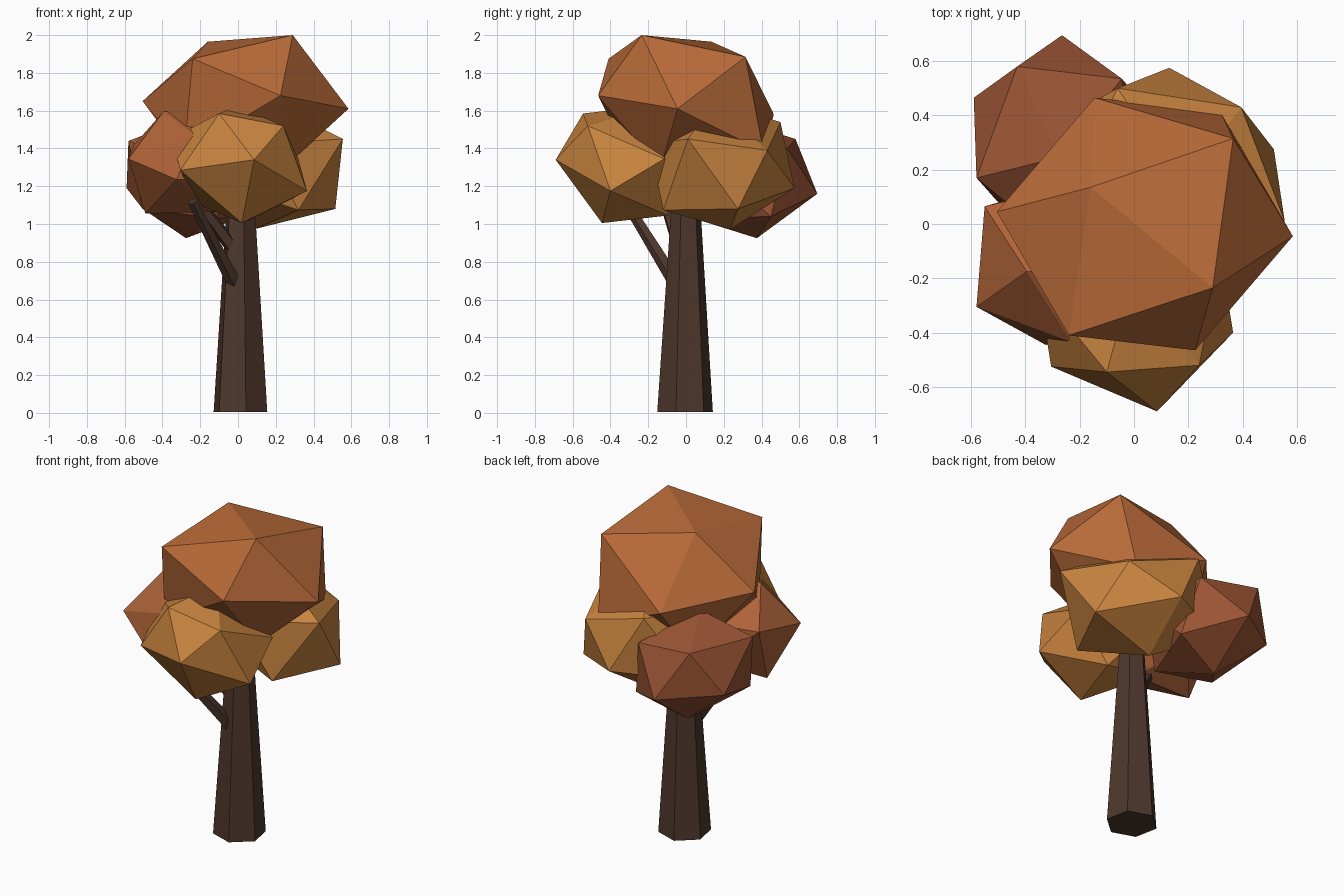
import bpy, bmesh, math
from mathutils import Vector

if "Cube" in bpy.data.objects:
    bpy.data.objects.remove(bpy.data.objects["Cube"])


def finish(name, bm, colour):
    mesh = bpy.data.meshes.new(name)
    bmesh.ops.recalc_face_normals(bm, faces=bm.faces[:])
    bm.to_mesh(mesh)
    bm.free()
    mat = bpy.data.materials.new(name + "_colour")
    mat.diffuse_color = (*colour, 1)
    mat.use_nodes = True
    mat.node_tree.nodes["Principled BSDF"].inputs["Base Color"].default_value = mat.diffuse_color
    mesh.materials.append(mat)
    obj = bpy.data.objects.new(name, mesh)
    bpy.context.collection.objects.link(obj)


def limb(name, start, end, r1, r2, sides, turn, colour):
    """Tapered flat-sided cylinder between two points."""
    start, end = Vector(start), Vector(end)
    axis = end - start
    bm = bmesh.new()
    bmesh.ops.create_cone(bm, cap_ends=True, segments=sides,
                          radius1=r1, radius2=r2, depth=axis.length)
    rot = axis.to_track_quat('Z', 'Y').to_matrix()
    spin = math.radians(turn)
    for v in bm.verts:
        x, y, z = v.co
        v.co = Vector((x * math.cos(spin) - y * math.sin(spin),
                       x * math.sin(spin) + y * math.cos(spin), z))
        v.co = rot @ v.co + (start + end) / 2
    finish(name, bm, colour)


def clump(name, centre, cap, colour):
    """Skewed 20-sided ball: six corners of one cap, mirrored through the centre."""
    c = Vector(centre)
    bm = bmesh.new()
    for p in map(Vector, cap):
        bm.verts.new(p)
        bm.verts.new(2 * c - p)
    bmesh.ops.convex_hull(bm, input=bm.verts[:])
    finish(name, bm, colour)


BARK = (0.075, 0.038, 0.025)
GOLD = (0.58, 0.23, 0.05)

# Trunk and branches
limb("trunk", (0.013, -0.005, 0.005), (0.015, 0, 1.3), 0.15, 0.065, 6, 33, BARK)
limb("lower_branch", (-0.01, -0.04, 0.67), (-0.24, -0.32, 1.12), 0.042, 0.026, 5, 0, BARK)
limb("upper_branch", (0, -0.02, 0.84), (-0.25, -0.13, 1.17), 0.042, 0.028, 5, 0, BARK)

# Foliage clumps
clump("top_foliage", (0.04, 0, 1.63),
      [(0.29, -0.235, 2.0), (-0.16, 0.135, 1.965), (0.365, 0.315, 1.885),
       (0.585, -0.045, 1.61), (0.225, -0.465, 1.68), (-0.24, -0.41, 1.875)],
      (0.48, 0.145, 0.04))
clump("front_foliage", (0.007, -0.32, 1.315),
      [(0.085, -0.69, 1.34), (-0.1, -0.545, 1.585), (0.24, -0.52, 1.52),
       (0.365, -0.4, 1.175), (0.02, -0.445, 1.005), (-0.305, -0.525, 1.285)],
      GOLD)
clump("right_foliage", (0.13, 0.19, 1.307),
      [(0.395, 0.43, 1.39), (0.555, 0.01, 1.45), (0.515, 0.275, 1.08),
       (0.13, 0.575, 1.19), (-0.06, 0.5, 1.54), (0.175, 0.145, 1.642)],
      GOLD)
clump("back_foliage", (-0.275, 0.31, 1.24),
      [(-0.43, 0.58, 1.45), (-0.265, 0.695, 1.16), (-0.59, 0.465, 1.19),
       (-0.58, 0.17, 1.44), (-0.275, 0.245, 1.555), (-0.045, 0.535, 1.4)],
      (0.33, 0.09, 0.035))
clump("left_foliage", (-0.25, -0.145, 1.33),
      [(-0.58, -0.305, 1.345), (-0.395, -0.175, 1.595), (-0.23, -0.435, 1.47),
       (-0.325, -0.445, 1.235), (-0.49, -0.1, 1.055), (-0.55, 0.065, 1.42)],
      (0.43, 0.125, 0.04))
